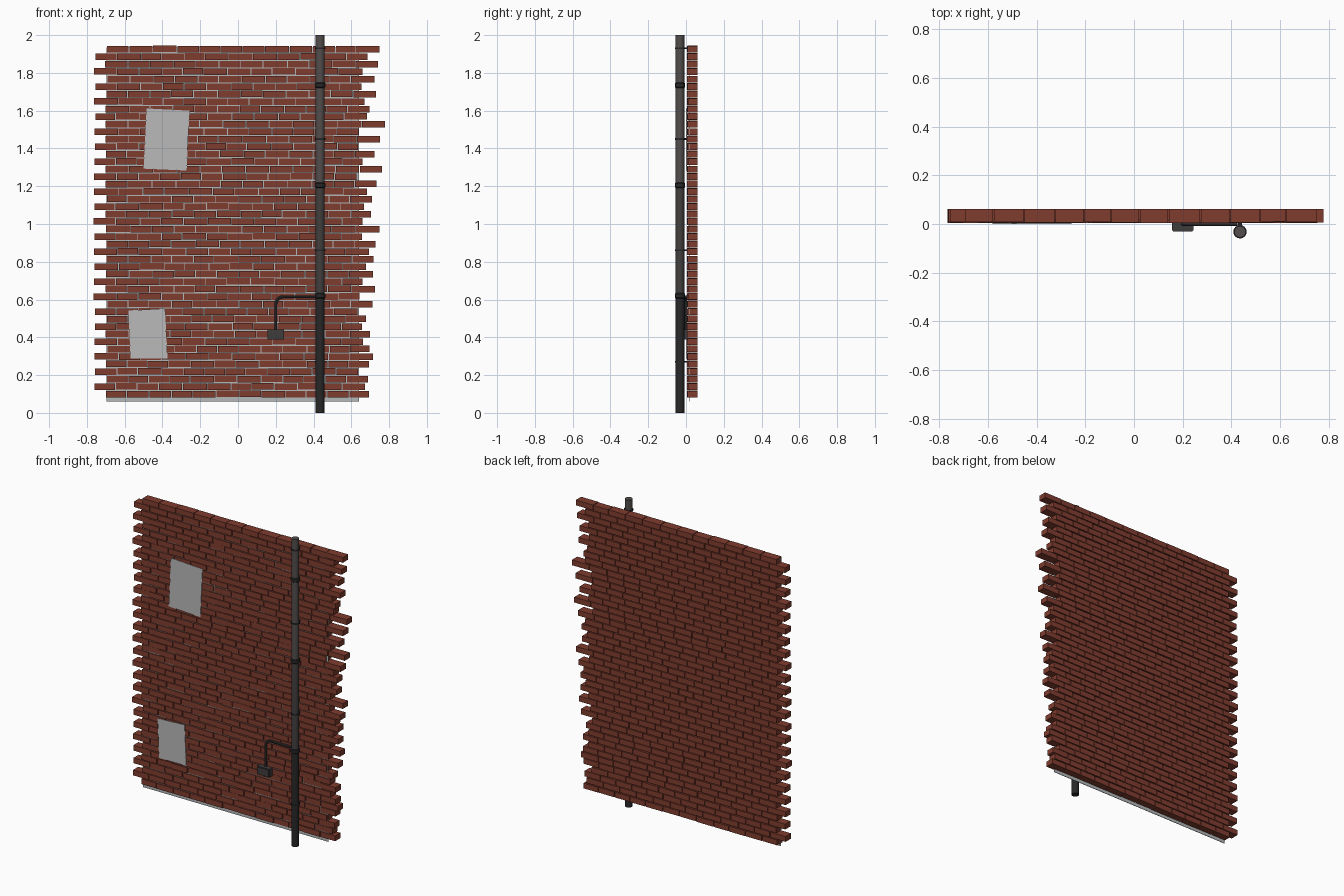
import bpy, bmesh, math, random
from mathutils import Vector, Matrix

if "Cube" in bpy.data.objects:
    bpy.data.objects.remove(bpy.data.objects["Cube"])

random.seed(7)


def material(name, rgb):
    m = bpy.data.materials.new(name)
    m.diffuse_color = (*rgb, 1)
    m.use_nodes = True
    m.node_tree.nodes["Principled BSDF"].inputs["Base Color"].default_value = m.diffuse_color
    return m


BRICK = material("brick red", (0.215, 0.046, 0.028))
MORTAR = material("mortar grey", (0.46, 0.48, 0.49))
PAPER = material("paper grey", (0.49, 0.49, 0.49))
PIPE_TOP = material("light iron", (0.085, 0.075, 0.073))
PIPE_MID = material("iron", (0.055, 0.050, 0.049))
PIPE_LOW = material("dark iron", (0.022, 0.021, 0.021))
FITTING = material("fitting grey", (0.05, 0.045, 0.045))


def finish(name, bm, mats, smooth=False):
    me = bpy.data.meshes.new(name)
    bm.normal_update()
    bm.to_mesh(me)
    bm.free()
    for m in mats:
        me.materials.append(m)
    ob = bpy.data.objects.new(name, me)
    bpy.context.collection.objects.link(ob)
    if smooth:
        bpy.ops.object.select_all(action='DESELECT')
        ob.select_set(True)
        bpy.context.view_layer.objects.active = ob
        bpy.ops.object.shade_smooth_by_angle(angle=math.radians(40))
    return ob


def add_box(bm, x0, x1, y0, y1, z0, z1):
    mat = Matrix.Translation(((x0 + x1) / 2, (y0 + y1) / 2, (z0 + z1) / 2))
    mat = mat @ Matrix.Diagonal((x1 - x0, y1 - y0, z1 - z0, 1))
    bmesh.ops.create_cube(bm, size=1, matrix=mat)


def lathe(bm, profile, x, y, sides=16):
    # Capped stack of rings; profile is (radius, height) from bottom to top
    rings = []
    for r, z in profile:
        rings.append([bm.verts.new((x + r * math.cos(a), y + r * math.sin(a), z))
                      for a in (i * math.tau / sides for i in range(sides))])
    for lo, hi in zip(rings, rings[1:]):
        for i in range(sides):
            j = (i + 1) % sides
            bm.faces.new((lo[i], lo[j], hi[j], hi[i]))
    bm.faces.new(rings[0][::-1])
    bm.faces.new(rings[-1])


# Brick courses in running bond with uneven brick lengths
ROWS, PITCH, HEIGHT, GAP = 47, 0.0397, 0.0345, 0.004
bm = bmesh.new()
for row in range(ROWS):
    x = (-0.695 if row % 2 == 0 else -0.758) + random.uniform(-0.008, 0.004)
    z = 0.082 + row * PITCH
    for _ in range(12):
        length = random.uniform(0.107, 0.131)
        dz = random.uniform(-0.0015, 0.0015)
        front = 0.006 + random.uniform(-0.002, 0.004)
        add_box(bm, x, x + length - GAP, front, 0.062, z + dz, z + dz + HEIGHT)
        x += length
finish("brick_wall", bm, [BRICK])

# Mortar sheet just behind the brick fronts
bm = bmesh.new()
add_box(bm, -0.695, 0.64, 0.015, 0.018, 0.06, 1.935)
finish("mortar_sheet", bm, [MORTAR])


# Paper notices stuck to the wall, slightly crooked
def notice(name, corners):
    bm = bmesh.new()
    front = [bm.verts.new((x, 0.001, z)) for x, z in corners]
    back = [bm.verts.new((x, 0.004, z)) for x, z in corners]
    bm.faces.new(front)
    bm.faces.new(back[::-1])
    for i in range(4):
        j = (i + 1) % 4
        bm.faces.new((front[j], front[i], back[i], back[j]))
    bmesh.ops.recalc_face_normals(bm, faces=bm.faces)
    finish(name, bm, [PAPER])


notice("upper_notice", [(-0.50, 1.293), (-0.272, 1.283), (-0.257, 1.60), (-0.484, 1.612)])
notice("lower_notice", [(-0.569, 0.288), (-0.373, 0.288), (-0.386, 0.553), (-0.58, 0.542)])

# Drainpipe, darker toward the ground
PX, PY, PR = 0.435, -0.032, 0.0235
bm = bmesh.new()
levels = [0, 0.31, 0.62, 0.91, 1.2, 1.46, 1.73, 2.0]
lathe(bm, [(PR, z) for z in levels], PX, PY)
for f in bm.faces:
    h = f.calc_center_median().z
    f.material_index = 2 if h < 0.62 else 1 if h < 1.2 else 0
finish("drainpipe", bm, [PIPE_TOP, PIPE_MID, PIPE_LOW], True)

# Rounded joint collars
bm = bmesh.new()
for z in (0.62, 1.205, 1.735):
    lathe(bm, [(PR, z - 0.014), (PR + 0.004, z - 0.010),
               (PR + 0.004, z + 0.010), (PR, z + 0.014)], PX, PY)
finish("pipe_collars", bm, [PIPE_LOW], True)

# Thin clamps with a tab running back to the wall
bm = bmesh.new()
for z in (0.27, 0.86, 1.45, 1.93):
    lathe(bm, [(PR + 0.004, z - 0.004), (PR + 0.004, z + 0.004)], PX, PY)
    add_box(bm, PX - 0.008, PX + 0.008, PY + PR, 0.012, z - 0.004, z + 0.004)
finish("pipe_clamps", bm, [PIPE_LOW])

# Junction box with a raised lid
bm = bmesh.new()
add_box(bm, 0.156, 0.244, -0.026, 0.007, 0.388, 0.441)
add_box(bm, 0.160, 0.240, -0.031, -0.026, 0.392, 0.437)
finish("junction_box", bm, [FITTING])

# Bent conduit from the box to the drainpipe
bend = [(0.24 - 0.04 * math.cos(a), 0.575 + 0.04 * math.sin(a))
        for a in (i * math.pi / 12 for i in range(7))]
path = [(0.20, 0.435)] + bend + [(0.425, 0.615)]
bm = bmesh.new()
rings = []
for i, (x, z) in enumerate(path):
    a, b = path[max(i - 1, 0)], path[min(i + 1, len(path) - 1)]
    t = Vector((b[0] - a[0], 0, b[1] - a[1])).normalized()
    n = Vector((t.z, 0, -t.x))
    rings.append([bm.verts.new(Vector((x, -0.001, z)) + 0.0075 *
                  (n * math.cos(k * math.tau / 8) + Vector((0, math.sin(k * math.tau / 8), 0))))
                  for k in range(8)])
for lo, hi in zip(rings, rings[1:]):
    for k in range(8):
        bm.faces.new((lo[k], lo[(k + 1) % 8], hi[(k + 1) % 8], hi[k]))
bm.faces.new(rings[0])
bm.faces.new(rings[-1])
bmesh.ops.recalc_face_normals(bm, faces=bm.faces)
finish("conduit", bm, [FITTING], True)
